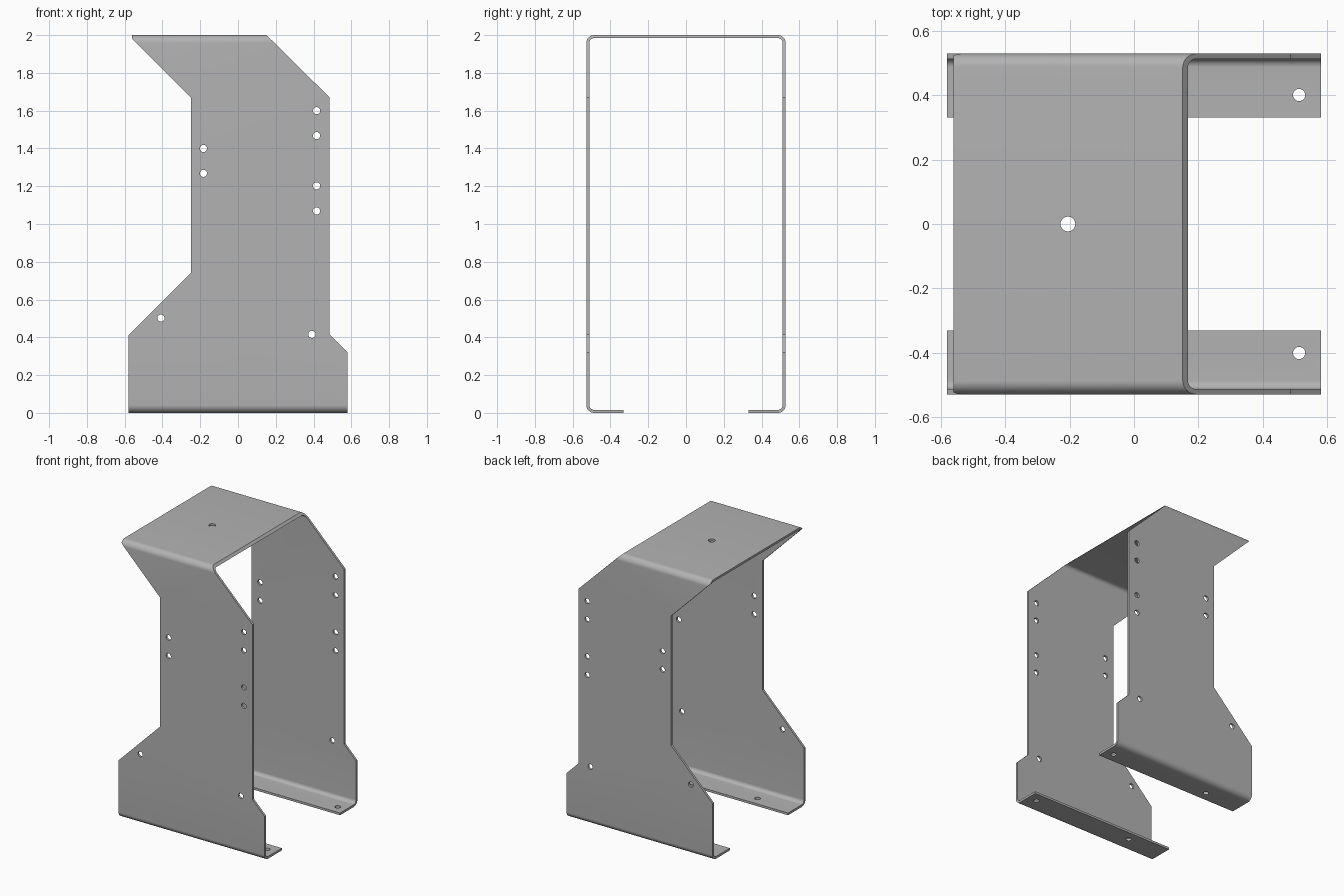
import bpy, bmesh, math
from mathutils import Matrix, Vector

if "Cube" in bpy.data.objects:
    bpy.data.objects.remove(bpy.data.objects["Cube"], do_unlink=True)

HALF_W, HEIGHT, THICK = 0.528, 2.0, 0.016
BEND, FLANGE_END = 0.042, 0.33

steel = bpy.data.materials.new("grey_steel")
steel.use_nodes = True
grey = (0.45, 0.45, 0.45, 1)
steel.diffuse_color = grey
steel.node_tree.nodes["Principled BSDF"].inputs["Base Color"].default_value = grey


def prism(name, outline, direction):
    """Closed solid made by extruding a planar outline."""
    bm = bmesh.new()
    face = bm.faces.new([bm.verts.new(p) for p in outline])
    new = bmesh.ops.extrude_face_region(bm, geom=[face])["geom"]
    bmesh.ops.translate(bm, vec=direction,
                        verts=[v for v in new if isinstance(v, bmesh.types.BMVert)])
    bmesh.ops.recalc_face_normals(bm, faces=bm.faces)
    return add_object(name, bm)


def add_object(name, bm):
    mesh = bpy.data.meshes.new(name)
    bm.to_mesh(mesh)
    bm.free()
    mesh.materials.append(steel)
    obj = bpy.data.objects.new(name, mesh)
    bpy.context.collection.objects.link(obj)
    return obj


def arc(cy, cz, radius, start, end, steps=10):
    angles = [math.radians(start + (end - start) * i / steps) for i in range(steps + 1)]
    return [(cy + radius * math.cos(a), cz + radius * math.sin(a)) for a in angles]


def half_band(offset):
    """Right half of the folded strip, from flange tip to roof bend."""
    c, r = HALF_W - BEND, BEND - offset
    return ([(FLANGE_END, offset)] + arc(c, BEND, r, -90, 0)
            + arc(c, HEIGHT - BEND, r, 0, 90))


def full_band(offset):
    half = half_band(offset)
    return half + [(-y, z) for y, z in reversed(half)]


# Folded sheet: flanges, walls and roof in one strip
section = full_band(0) + full_band(THICK)[::-1]
bracket = prism("folded_bracket", [(-0.7, y, z) for y, z in section], (1.4, 0, 0))

# Side silhouette that trims the strip
silhouette = [(-0.58, -0.1), (-0.58, 0.412), (-0.25, 0.742), (-0.25, 1.67),
              (-0.56, 1.98), (-0.56, 2.1), (0.05, 2.1), (0.485, 1.67),
              (0.485, 0.415), (0.58, 0.32), (0.58, -0.1)]
trim = prism("trim_cutter", [(x, -0.8, z) for x, z in silhouette], (0, 1.6, 0))

# Drill holes through both walls, the roof and the flanges
drills = bmesh.new()


def drill(location, radius, depth, rotation=Matrix()):
    bmesh.ops.create_cone(drills, cap_ends=True, segments=24, radius1=radius,
                          radius2=radius, depth=depth,
                          matrix=Matrix.Translation(Vector(location)) @ rotation)


across = Matrix.Rotation(math.pi / 2, 4, "X")
wall_holes = [(-0.183, 1.4), (-0.183, 1.268), (0.416, 1.6), (0.416, 1.468),
              (0.416, 1.202), (0.416, 1.069), (-0.408, 0.502), (0.391, 0.416)]
for x, z in wall_holes:
    drill((x, 0, z), 0.019, 1.4, across)
drill((-0.205, 0, HEIGHT), 0.023, 0.2)
for side in (-1, 1):
    for x in (0.512, -0.288):
        drill((x, side * 0.4, 0), 0.019, 0.2)
drill_cutter = add_object("drill_cutter", drills)

# Apply the cuts and remove the cutters
for cutter, operation in ((trim, "INTERSECT"), (drill_cutter, "DIFFERENCE")):
    cutter.hide_render = True
    mod = bracket.modifiers.new(cutter.name, "BOOLEAN")
    mod.object, mod.operation, mod.solver = cutter, operation, "EXACT"
bpy.context.view_layer.update()
result = bpy.data.meshes.new_from_object(
    bracket.evaluated_get(bpy.context.evaluated_depsgraph_get()))
bracket.modifiers.clear()
bracket.data = result
for cutter in (trim, drill_cutter):
    bpy.data.objects.remove(cutter, do_unlink=True)

# One material, smooth bends with crisp sheet edges
result.materials.clear()
result.materials.append(steel)
for poly in result.polygons:
    poly.material_index = 0
bpy.ops.object.select_all(action="DESELECT")
bracket.select_set(True)
bpy.context.view_layer.objects.active = bracket
bpy.ops.object.shade_smooth_by_angle(angle=math.radians(30))
